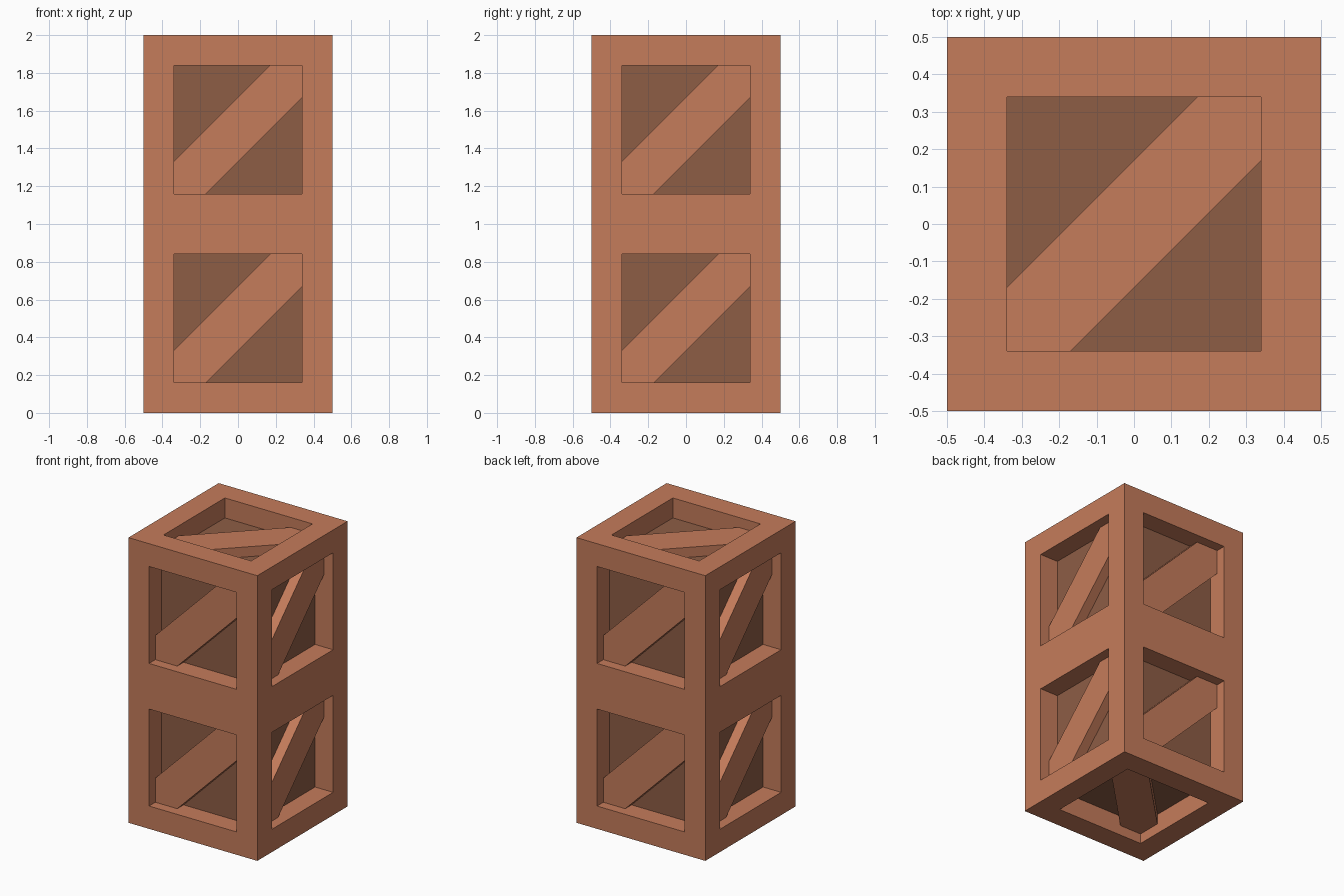
import bpy
import bmesh
from math import pi
from mathutils import Matrix, Vector

cube = bpy.data.objects.get("Cube")
if cube:
    bpy.data.objects.remove(cube, do_unlink=True)

BORDER = 0.16        # frame width around each opening
PANEL_DEPTH = 0.14   # how far the panels sit inside the frame
BRACE_DEPTH = 0.07   # how far the braces sit inside the frame
OPEN = 0.5 - BORDER  # half size of an opening


def make_material(name, colour):
    mat = bpy.data.materials.new(name)
    mat.use_nodes = True
    mat.diffuse_color = colour
    mat.node_tree.nodes["Principled BSDF"].inputs["Base Color"].default_value = colour
    return mat


wood = make_material("warm_wood", (0.56, 0.20, 0.104, 1))
dark_wood = make_material("dark_wood", (0.27, 0.11, 0.06, 1))


def make_object(name, bm, materials):
    bmesh.ops.recalc_face_normals(bm, faces=bm.faces[:])
    mesh = bpy.data.meshes.new(name)
    bm.to_mesh(mesh)
    bm.free()
    for mat in materials:
        mesh.materials.append(mat)
    obj = bpy.data.objects.new(name, mesh)
    bpy.context.collection.objects.link(obj)
    return obj


# Crate body: tall box split in two storeys, every square face inset and sunk
bm = bmesh.new()
bmesh.ops.create_cube(bm, size=1)
bmesh.ops.transform(bm, matrix=Matrix.Translation((0, 0, 1)) @ Matrix.Diagonal((1, 1, 2, 1)),
                    verts=bm.verts[:])
bmesh.ops.bisect_plane(bm, geom=bm.verts[:] + bm.edges[:] + bm.faces[:],
                       plane_co=(0, 0, 1), plane_no=(0, 0, 1))
bmesh.ops.recalc_face_normals(bm, faces=bm.faces[:])
panels = bm.faces[:]
bmesh.ops.inset_individual(bm, faces=panels, thickness=BORDER, use_even_offset=True)
sunk = [(f, f.normal.copy()) for f in panels]
for face, normal in sunk:
    new = bmesh.ops.extrude_discrete_faces(bm, faces=[face])["faces"][0]
    bmesh.ops.translate(bm, verts=new.verts[:], vec=-normal * PANEL_DEPTH)
    new.material_index = 1
make_object("crate_frame_and_panels", bm, [wood, dark_wood])


# Diagonal braces: a bar clipped to the corners of its opening
def make_brace(name, matrix):
    a, b = OPEN, OPEN / 2
    outline = [(-a, -a), (-b, -a), (a, b), (a, a), (b, a), (-a, -b)]
    bm = bmesh.new()
    base = bm.faces.new([bm.verts.new((x, y, -PANEL_DEPTH)) for x, y in outline])
    top = bmesh.ops.extrude_face_region(bm, geom=[base], use_keep_orig=True)["geom"]
    bmesh.ops.translate(bm, verts=[v for v in top if isinstance(v, bmesh.types.BMVert)],
                        vec=Vector((0, 0, PANEL_DEPTH - BRACE_DEPTH)))
    bmesh.ops.transform(bm, matrix=matrix, verts=bm.verts[:])
    make_object(name, bm, [wood])


upright = Matrix.Translation((0, -0.5, 0)) @ Matrix.Rotation(pi / 2, 4, "X")
for turn, side in enumerate(("front", "left", "back", "right")):
    for storey, height in (("lower", 0.5), ("upper", 1.5)):
        make_brace(f"{storey}_{side}_brace", Matrix.Translation((0, 0, height))
                   @ Matrix.Rotation(turn * pi / 2, 4, "Z") @ upright)

make_brace("top_brace", Matrix.Translation((0, 0, 2)))
make_brace("bottom_brace", Matrix.Diagonal((1, 1, -1, 1)))
